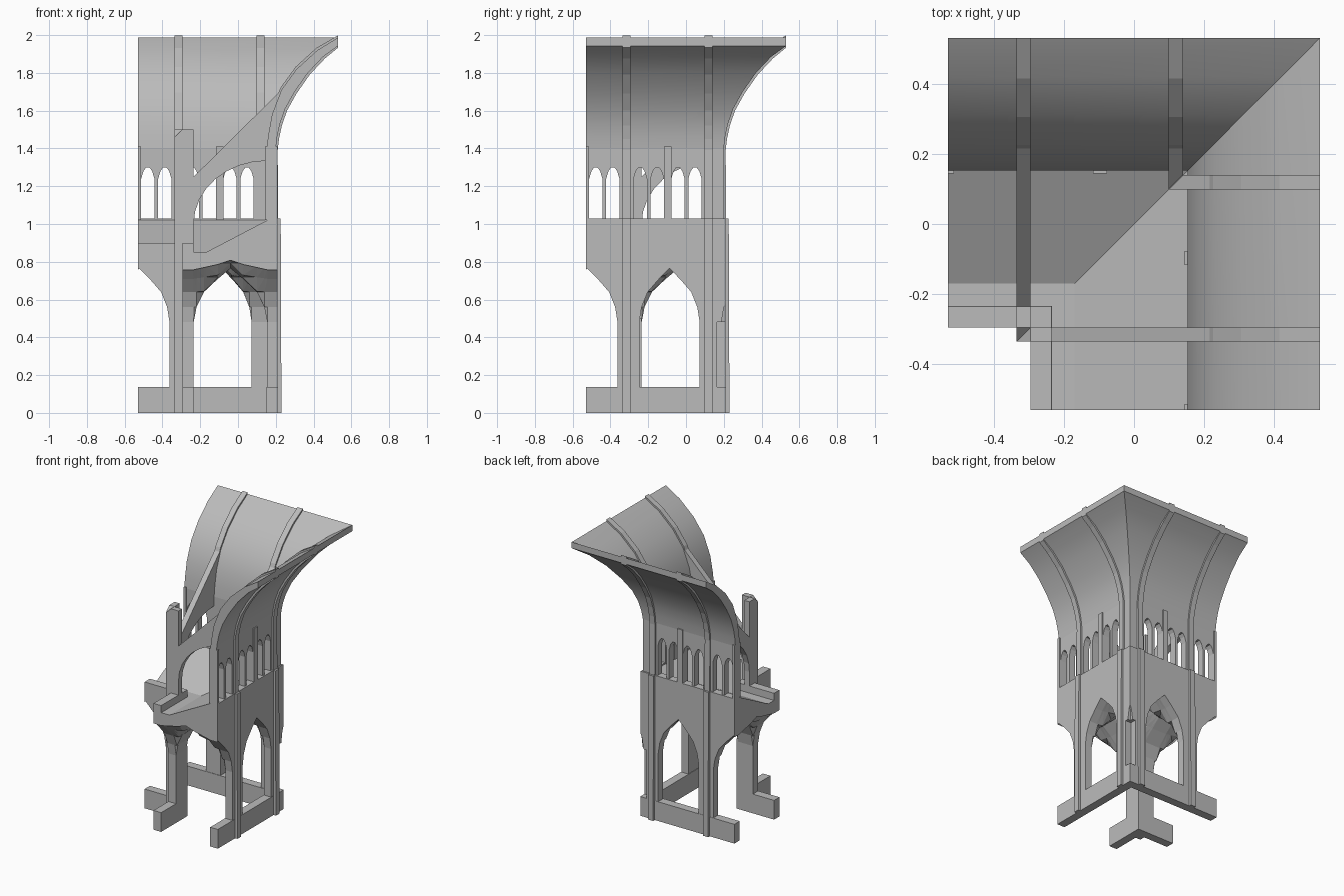
import bpy, bmesh, math

if "Cube" in bpy.data.objects:
    bpy.data.objects.remove(bpy.data.objects["Cube"])

stone = bpy.data.materials.new("grey stone")
stone.use_nodes = True
stone.diffuse_color = (0.5, 0.5, 0.5, 1)
stone.node_tree.nodes["Principled BSDF"].inputs["Base Color"].default_value = (0.5, 0.5, 0.5, 1)

START = -0.53                 # open end of each wing
PERIOD = 0.435                # bay length
CENTRES = [-0.0875 - PERIOD, -0.0875, -0.0875 + PERIOD]
RIBS = [(-0.335, -0.295), (0.098, 0.14)]
ARCH = [(0, 0.765), (0.34, 0.71), (0.72, 0.64), (0.92, 0.56), (1, 0.48)]


def interp(points, x):
    """Piecewise linear lookup, clamped at both ends."""
    if x <= points[0][0]:
        return points[0][1]
    for (a, za), (b, zb) in zip(points, points[1:]):
        if x <= b:
            return za + (zb - za) * (x - a) / (b - a)
    return points[-1][1]


def prism(bm, profile, axis, lo, hi):
    """Extrude a profile: axis 'x' takes (y, z) points, axis 'y' takes (x, z)."""
    place = (lambda p, d: (d, p[0], p[1])) if axis == "x" else (lambda p, d: (p[0], d, p[1]))
    a = [bm.verts.new(place(p, lo)) for p in profile]
    b = [bm.verts.new(place(p, hi)) for p in profile]
    bm.faces.new(a)
    bm.faces.new(b[::-1])
    for i in range(len(a)):
        j = (i + 1) % len(a)
        bm.faces.new((a[j], a[i], b[i], b[j]))


def box(bm, x0, x1, y0, y1, z0, z1):
    prism(bm, [(x0, z0), (x1, z0), (x1, z1), (x0, z1)], "y", y0, y1)


def finish(name, bm, smooth=False):
    """Mitre the wing on the diagonal and mirror it into the second wing."""
    bmesh.ops.recalc_face_normals(bm, faces=bm.faces[:])
    bmesh.ops.triangulate(bm, faces=bm.faces[:])
    bmesh.ops.bisect_plane(bm, geom=bm.verts[:] + bm.edges[:] + bm.faces[:], dist=1e-5,
                           plane_co=(0, 0, 0), plane_no=(1, -1, 0), clear_outer=True)
    copy = bmesh.ops.duplicate(bm, geom=bm.verts[:] + bm.edges[:] + bm.faces[:])["geom"]
    for e in copy:
        if isinstance(e, bmesh.types.BMVert):
            e.co.x, e.co.y = e.co.y, e.co.x
    bmesh.ops.reverse_faces(bm, faces=[e for e in copy if isinstance(e, bmesh.types.BMFace)])
    bmesh.ops.dissolve_limit(bm, angle_limit=0.001, verts=bm.verts[:], edges=bm.edges[:])
    mesh = bpy.data.meshes.new(name)
    bm.to_mesh(mesh)
    bm.free()
    mesh.materials.append(stone)
    if smooth:
        mesh.shade_smooth()
        mesh.set_sharp_from_angle(angle=math.radians(30))
    bpy.context.collection.objects.link(bpy.data.objects.new(name, mesh))


# Plinths under the outer wall and the inner pillar
bm = bmesh.new()
box(bm, START, 0.212, 0.152, 0.212, 0, 0.137)
box(bm, START, -0.235, -0.295, -0.235, 0, 0.137)
finish("plinth", bm)

# Piers below the arches
bm = bmesh.new()
for x0, x1, y0, y1 in [(-0.3625, -0.2475, 0.155, 0.21), (0.0725, 0.165, 0.155, 0.21),
                       (-0.3625, -0.235, -0.295, -0.235)]:
    box(bm, x0, x1, y0, y1, 0, 0.5)
finish("piers", bm)

# Aisle: arched walls, groin vault beneath and sloping roof above
ROOF = [(-0.235, 0.9), (-0.234, 0.85), (-0.17, 0.85), (0.155, 1.02), (0.156, 1.03)]
HALF_S, HALF_T, MID_T = 0.16, 0.195, -0.04


def underside(x, y):
    ds = min(1, min(abs(x - c) for c in CENTRES) / HALF_S)
    dt = min(1, abs(y - MID_T) / HALF_T)
    return max(interp(ARCH, ds), interp(ARCH, dt)) + 0.045 * (1 - dt) * (1 - ds)


xs = {START, 0.21}
ys = {-0.295, 0.21} | {round(p[0], 4) for p in ROOF}
for d, _ in ARCH:
    for sign in (-1, 1):
        xs |= {round(c + sign * d * HALF_S, 4) for c in CENTRES}
        ys.add(round(MID_T + sign * d * HALF_T, 4))
xs = sorted(x for x in xs if START <= x <= 0.21)
ys = sorted(ys)
bm = bmesh.new()
low = [[bm.verts.new((x, y, underside(x, y))) for y in ys] for x in xs]
top = [[bm.verts.new((x, y, interp(ROOF, y))) for y in ys] for x in xs]
nx, ny = len(xs) - 1, len(ys) - 1
for i in range(nx):
    for j in range(ny):
        for g in (low, top):
            bm.faces.new((g[i][j], g[i + 1][j], g[i + 1][j + 1], g[i][j + 1]))
    for j in (0, ny):
        bm.faces.new((low[i][j], low[i + 1][j], top[i + 1][j], top[i][j]))
for j in range(ny):
    for i in (0, nx):
        bm.faces.new((low[i][j], low[i][j + 1], top[i][j + 1], top[i][j]))
finish("aisle_vault_and_roof", bm)

# Gallery wall: paired lancet windows between solid strips
Y0, Y1, SILL, HEAD = 0.152, 0.2, 1.02, 1.4
bm = bmesh.new()
edge = START
mid = (RIBS[0][0] + RIBS[1][1]) / 2
for c in (mid - PERIOD, mid):
    for a in (-0.18, -0.09, 0.02, 0.11):
        x0, x1 = c + a, c + a + 0.07
        if x0 < START:
            continue
        box(bm, edge, x0, Y0, Y1, SILL, HEAD)
        m = (x0 + x1) / 2
        prism(bm, [(x0, HEAD), (x0, 1.24), (x0 + 0.012, 1.28), (m - 0.008, 1.3), (m + 0.008, 1.3),
                   (x1 - 0.012, 1.28), (x1, 1.24), (x1, HEAD)], "y", Y0, Y1)
        edge = x1
box(bm, edge, Y1, Y0, Y1, SILL, HEAD)
finish("gallery_wall", bm)

# Slim shafts at the middle of each bay
bm = bmesh.new()
for c in (mid - PERIOD, mid):
    box(bm, max(START, c - 0.02), c + 0.02, Y0 - 0.008, Y1 + 0.01, SILL, 1.41)
finish("gallery_shafts", bm)

# Flaring upper vault
OUTER = [(0.2, 1.4), (0.207, 1.46), (0.222, 1.53), (0.25, 1.61), (0.3, 1.7),
         (0.37, 1.8), (0.45, 1.885), (0.53, 1.943)]
INNER = [(0.53, 1.987), (0.42, 1.92), (0.31, 1.82), (0.23, 1.71), (0.18, 1.58),
         (0.16, 1.47), (0.152, 1.4)]
bm = bmesh.new()
prism(bm, OUTER + INNER, "x", START, 0.53)
finish("upper_vault", bm, smooth=True)

# Ribs running up the wall and along the vault
rib = [(0.18, 0), (0.23, 0), (0.226, 1.03), (0.212, 1.03)]
rib += [(min(0.53, y + 0.01), z - 0.009) for y, z in OUTER]
rib += [(y if y > 0.5 else y - 0.005, z + 0.012) for y, z in INNER] + [(0.18, 1.3)]
bm = bmesh.new()
for x0, x1 in RIBS:
    prism(bm, rib, "x", x0, x1)
finish("ribs", bm)

# Flying buttresses with pinnacle pillars
buttress = [(-0.235, 0), (-0.335, 0), (-0.335, 1.46), (-0.295, 1.5), (-0.235, 1.5),
            (-0.235, 1.25), (0.25, 1.73), (0.2, 1.5), (0.18, 1.335)]
for k in range(9):
    a = math.radians(90 + 90 * k / 8)
    buttress.append((0.155 + 0.39 * math.cos(a), 1.0 + 0.335 * math.sin(a)))
bm = bmesh.new()
for x0, x1 in RIBS:
    prism(bm, buttress, "x", x0, x1)
finish("flying_buttresses", bm)
